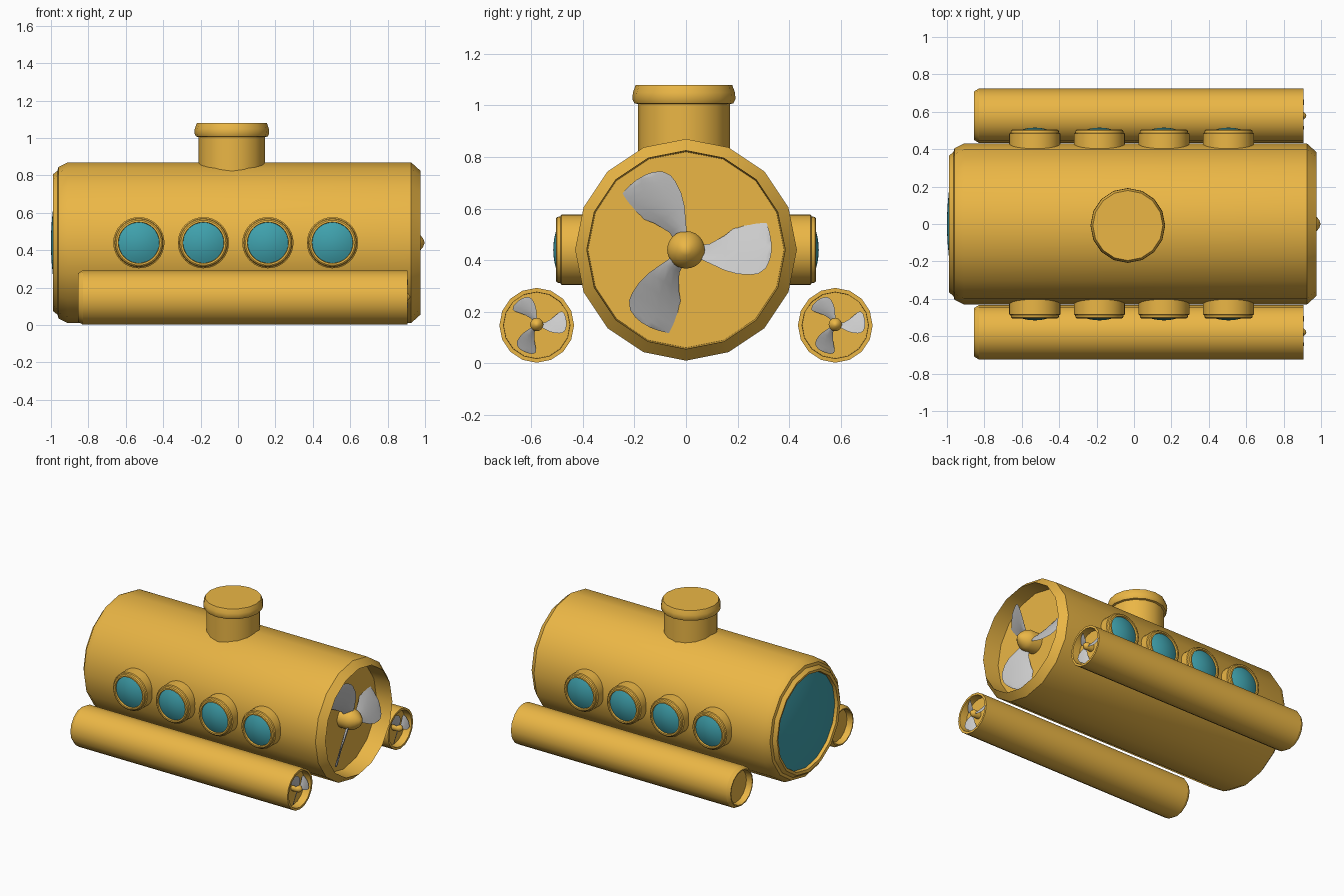
import bpy, bmesh, math
from mathutils import Vector

if "Cube" in bpy.data.objects:
    bpy.data.objects.remove(bpy.data.objects["Cube"])


def material(name, color):
    m = bpy.data.materials.new(name)
    m.diffuse_color = color
    m.use_nodes = True
    m.node_tree.nodes["Principled BSDF"].inputs["Base Color"].default_value = m.diffuse_color
    return m


YELLOW = material("yellow_paint", (0.83, 0.47, 0.06, 1))
GLASS = material("teal_glass", (0.05, 0.36, 0.42, 1))


def finish(name, bm, mat=None, angle=30):
    bmesh.ops.recalc_face_normals(bm, faces=bm.faces)
    me = bpy.data.meshes.new(name)
    bm.to_mesh(me)
    bm.free()
    me.shade_smooth()
    me.set_sharp_from_angle(angle=math.radians(angle))
    if mat:
        me.materials.append(mat)
    ob = bpy.data.objects.new(name, me)
    bpy.context.collection.objects.link(ob)
    return ob


def lathe(name, profile, origin, axis, segs=16, mat=YELLOW):
    """Revolve (distance along axis, radius) points around an axis."""
    rot = Vector(axis).to_track_quat('Z', 'Y')
    bm = bmesh.new()
    rings = []
    for a, r in profile:
        n = segs if r > 0 else 1
        rings.append([bm.verts.new(Vector(origin) + rot @ Vector((
            r * math.cos(math.tau * i / segs), r * math.sin(math.tau * i / segs), a)))
            for i in range(n)])
    for p, q in zip(rings, rings[1:]):
        for i in range(segs):
            j = (i + 1) % segs
            quad = [p[i % len(p)], p[j % len(p)], q[j % len(q)], q[i % len(q)]]
            bm.faces.new(list(dict.fromkeys(quad)))
    return finish(name, bm, mat)


def dome(base, radius, height, steps=6):
    """Profile of a shallow lens with a closed back."""
    return [(base, 0)] + [(base + height * (1 - (1 - k / steps) ** 2),
                           radius * (1 - k / steps)) for k in range(steps + 1)]


# radius, lower edge and upper edge of one blade
BLADE = [(.05, -.033, .020), (.09, -.052, .022), (.15, -.080, .055), (.20, -.094, .095),
         (.25, -.097, .138), (.28, -.093, .146), (.31, -.072, .115), (.325, -.04, .065),
         (.331, -.01, .03)]


def propeller(name, origin, scale, back):
    o = Vector(origin)
    # three pitched blades with a lens-shaped section
    bm = bmesh.new()
    for k in range(3):
        ang = math.tau * k / 3
        c, s = math.cos(ang), math.sin(ang)
        rings = []
        for r, t0, t1 in BLADE:
            pitch = 0.85 - 1.1 * r
            half = 0.013 - 0.025 * r
            ring = []
            for f, h in ((0, 0), (.25, .8), (.5, 1), (.75, .8), (1, 0),
                         (.75, -.8), (.5, -1), (.25, -.8)):
                t = t0 + (t1 - t0) * f
                ring.append(bm.verts.new(o + scale * Vector((
                    -pitch * t + h * half, r * c - t * s, r * s + t * c))))
            rings.append(ring)
        for p, q in zip(rings, rings[1:]):
            for i in range(8):
                j = (i + 1) % 8
                bm.faces.new((p[i], p[j], q[j], q[i]))
        bm.faces.new(rings[0])
        bm.faces.new(rings[-1])
    finish(name + "_blades", bm, None, 50)
    # hub with a rounded nose
    hub = [(back, 0), (back, .073), (.02, .073), (.045, .064), (.07, .044),
           (.088, .022), (.096, 0)]
    lathe(name + "_hub", [(a * scale, r * scale) for a, r in hub], origin, (1, 0, 0), 24)


ZC = 0.44
X = (1, 0, 0)

# main hull: window ring in front, propeller recess behind
lathe("hull", [(-.955, 0), (-.955, .34), (-.985, .345), (-.99, .365), (-.965, .385),
               (-.96, .405), (-.91, .43), (.925, .43), (.975, .385), (.85, .38), (.85, 0)],
      (0, 0, ZC), X)
lathe("front_window", dome(.96, .345, .04), (0, 0, ZC), (-1, 0, 0), 32, GLASS)
propeller("main_propeller", (.902, 0, ZC), 1, -.06)

# hatch tower
lathe("hatch_tower", [(.75, 0), (.75, .178), (1.005, .178), (1.008, .192), (1.025, .2),
                      (1.05, .198), (1.08, .187), (1.08, 0)], (-.033, -.008, 0), (0, 0, 1))

for side, label in ((-1, "right"), (1, "left")):
    # row of portholes
    for i in range(4):
        pos = (-.53 + .345 * i, 0, ZC)
        axis = (0, side, 0)
        lathe(f"porthole_{label}_{i + 1}",
              [(.33, 0), (.33, .137), (.483, .137), (.487, .13), (.5, .127), (.505, .12),
               (.505, .11), (.485, .108), (.485, 0)], pos, axis, 32)
        lathe(f"porthole_glass_{label}_{i + 1}", dome(.49, .11, .025), pos, axis, 32, GLASS)
    # side thruster tube with its small propeller
    tube = (0, side * .579, .147)
    lathe(f"thruster_tube_{label}",
          [(-.81, 0), (-.81, .118), (-.855, .122), (-.855, .13), (-.83, .145), (.905, .145),
           (.905, .129), (.85, .128), (.85, 0)], tube, X)
    propeller(f"thruster_propeller_{label}", (.888, tube[1], tube[2] + .003), .35, -.12)
